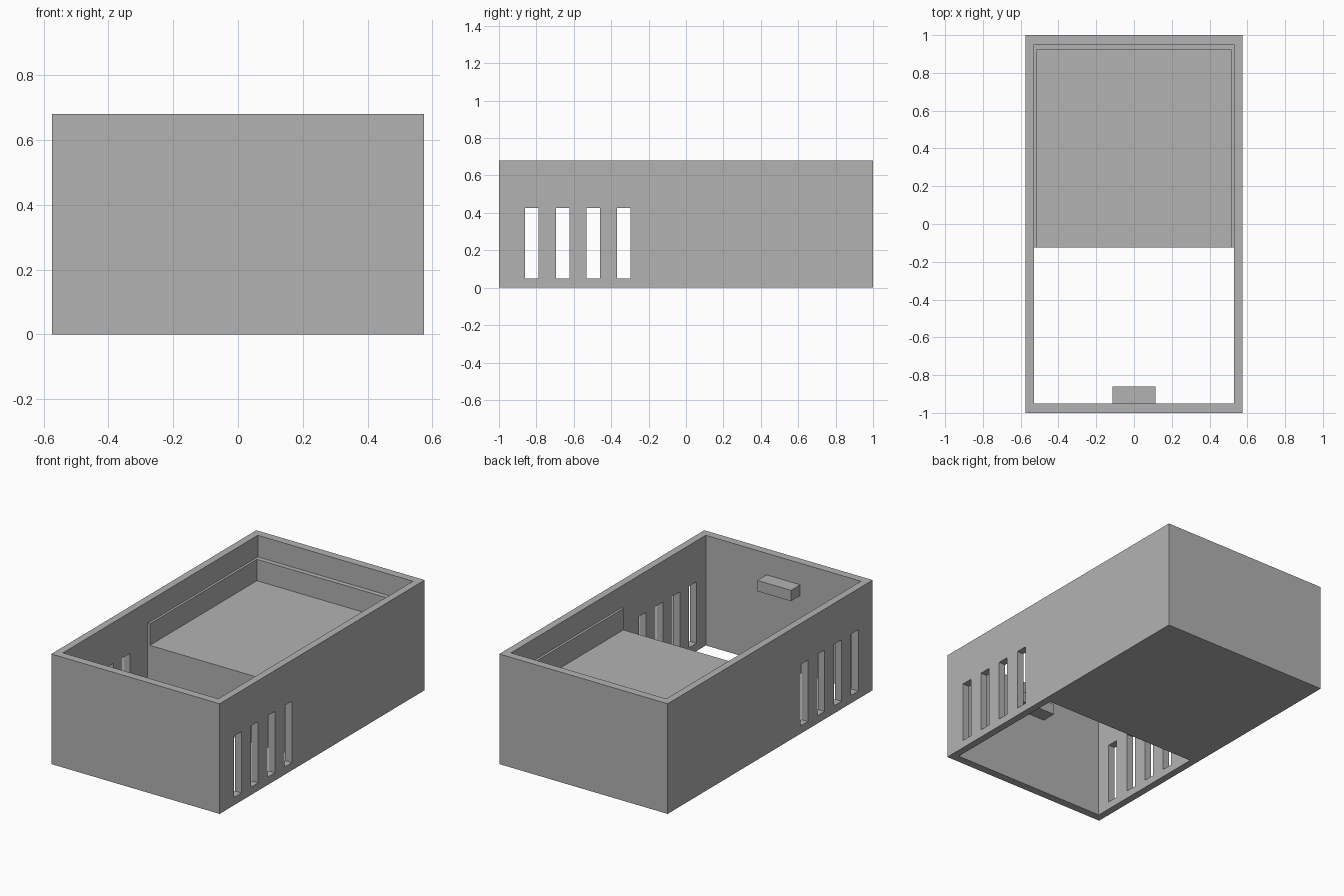
import bpy
import bmesh

if "Cube" in bpy.data.objects:
    bpy.data.objects.remove(bpy.data.objects["Cube"])

# Single plain grey
grey = bpy.data.materials.new("plain grey")
grey.use_nodes = True
colour = (0.448, 0.448, 0.448, 1)
grey.diffuse_color = colour
grey.node_tree.nodes["Principled BSDF"].inputs["Base Color"].default_value = colour

HALF_X, HALF_Y, HEIGHT = 0.575, 1.0, 0.68
IN_X, IN_Y = 0.53, 0.95
SHELF_FRONT, LIP_Z, SHELF_Z = -0.125, 0.547, 0.415


def prism(name, profile, half_width):
    """Extrude a (y, z) profile along x, centred on x = 0."""
    bm = bmesh.new()
    face = bm.faces.new([bm.verts.new((-half_width, y, z)) for y, z in profile])
    ext = bmesh.ops.extrude_face_region(bm, geom=[face])
    moved = [v for v in ext["geom"] if isinstance(v, bmesh.types.BMVert)]
    bmesh.ops.translate(bm, verts=moved, vec=(2 * half_width, 0, 0))
    bmesh.ops.recalc_face_normals(bm, faces=bm.faces)
    mesh = bpy.data.meshes.new(name)
    bm.to_mesh(mesh)
    bm.free()
    mesh.materials.append(grey)
    obj = bpy.data.objects.new(name, mesh)
    bpy.context.collection.objects.link(obj)
    return obj


def box(name, half_width, y0, y1, z0, z1):
    return prism(name, [(y0, z0), (y1, z0), (y1, z1), (y0, z1)], half_width)


def cut(target, cutter):
    cutter.hide_render = True
    mod = target.modifiers.new("cut", "BOOLEAN")
    mod.operation = "DIFFERENCE"
    mod.solver = "EXACT"
    mod.object = cutter
    bpy.context.view_layer.objects.active = target
    bpy.ops.object.modifier_apply(modifier=mod.name)
    bpy.data.objects.remove(cutter)


# Outer case
case = box("case_body", HALF_X, -HALF_Y, HALF_Y, 0, HEIGHT)

# Open front well and the wide opening above the shelf
cut(case, prism("well_cutter", [
    (-IN_Y, -0.1), (SHELF_FRONT, -0.1), (SHELF_FRONT, LIP_Z),
    (IN_Y, LIP_Z), (IN_Y, 0.8), (-IN_Y, 0.8)], IN_X))

# Shelf recess, leaving a thin lip on three sides
cut(case, box("recess_cutter", 0.515, -0.3, 0.92, SHELF_Z, 0.6))

# Four vent slots through both side walls
for i in range(4):
    y = -0.824 + 0.164 * i
    cut(case, box("slot_cutter", 0.8, y - 0.036, y + 0.036, 0.048, 0.427))

# Small block inside the front wall
box("latch_block", 0.115, -0.96, -0.86, 0.48, LIP_Z)
